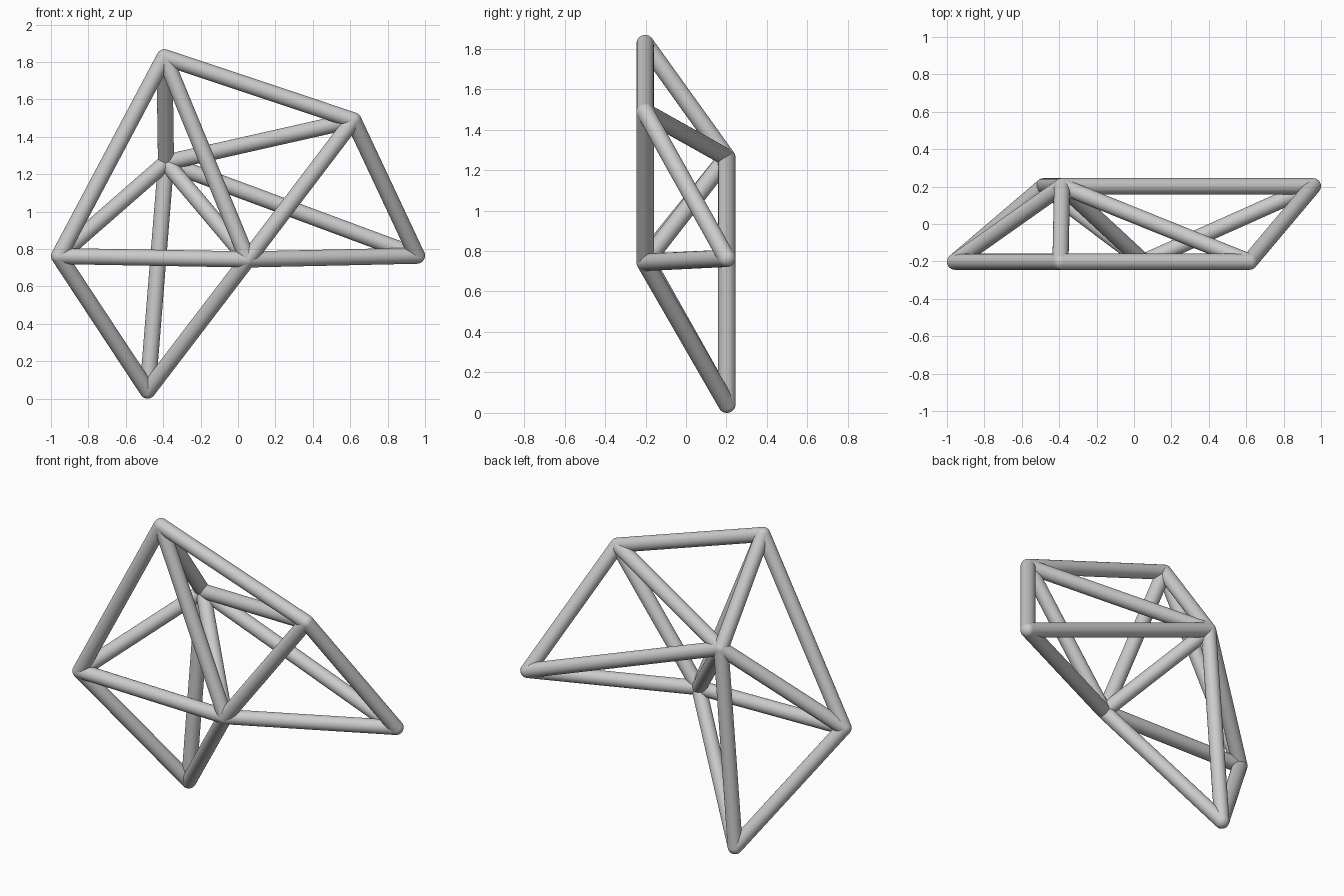
import bpy
from mathutils import Vector

if "Cube" in bpy.data.objects:
    bpy.data.objects.remove(bpy.data.objects["Cube"])

R = 0.043
Y = 0.202

# Joint positions: four on the front plane, three on the back plane
J = {
    "left": Vector((-0.957, -Y, 0.762)),
    "peak": Vector((-0.393, -Y, 1.825)),
    "shoulder": Vector((0.617, -Y, 1.488)),
    "centre": Vector((0.052, -Y, 0.744)),
    "hub": Vector((-0.385, Y, 1.262)),
    "right": Vector((0.957, Y, 0.764)),
    "foot": Vector((-0.483, Y, R)),
}

STRUTS = [
    # front panel
    ("left", "peak"), ("peak", "shoulder"), ("shoulder", "centre"),
    ("centre", "left"), ("peak", "centre"),
    # front to lower and right tips
    ("left", "foot"), ("centre", "foot"),
    ("centre", "right"), ("shoulder", "right"),
    # spokes from the rear hub
    ("hub", "left"), ("hub", "peak"), ("hub", "shoulder"),
    ("hub", "centre"), ("hub", "right"), ("hub", "foot"),
]


def finish(name):
    bpy.context.object.name = name
    bpy.ops.object.shade_smooth_by_angle()


def strut(a, b):
    d = J[b] - J[a]
    bpy.ops.mesh.primitive_cylinder_add(
        vertices=32, radius=R, depth=d.length, end_fill_type='NOTHING',
        location=(J[a] + J[b]) / 2,
        rotation=d.to_track_quat('Z', 'Y').to_euler())
    finish(f"strut_{a}_to_{b}")


def joint(name):
    bpy.ops.mesh.primitive_uv_sphere_add(
        segments=32, ring_count=16, radius=R, location=J[name])
    finish(f"joint_{name}")


# Round bars
for a, b in STRUTS:
    strut(a, b)

# Rounded corner joints
for name in J:
    joint(name)
